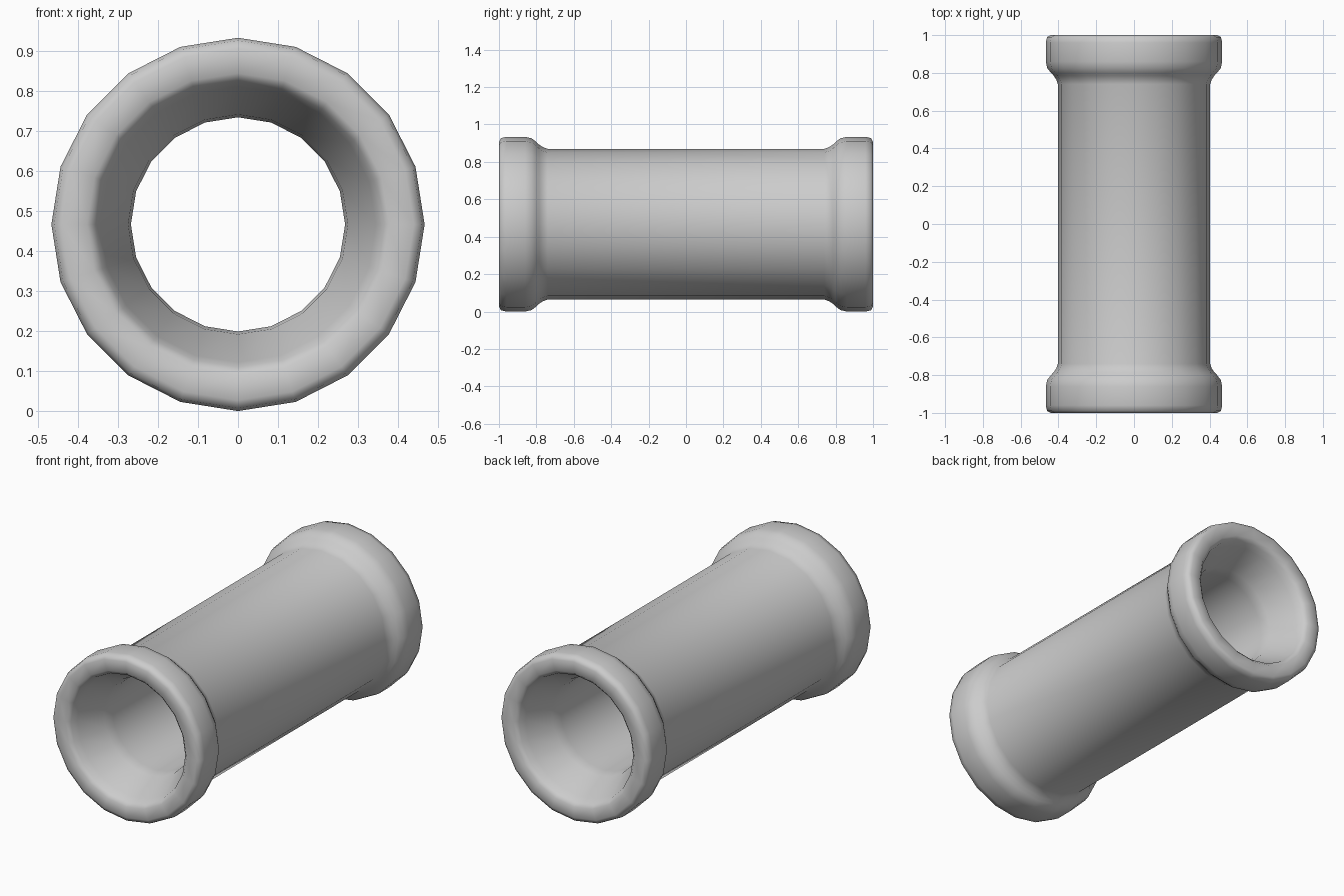
import bpy, bmesh, math

if "Cube" in bpy.data.objects:
    bpy.data.objects.remove(bpy.data.objects["Cube"])

SIDES = 20
CENTRE_Z = 0.467

# Half profile (radius, y): throat -> mouth -> rim -> collar -> neck -> tube
half = [(0.268, -0.74), (0.275, -0.80), (0.345, -0.94), (0.357, -0.98),
        (0.378, -1.0), (0.44, -1.0), (0.46, -0.99), (0.467, -0.96),
        (0.467, -0.86), (0.459, -0.825), (0.44, -0.80), (0.425, -0.785),
        (0.412, -0.765), (0.403, -0.74)]
# Mirror for the other end, giving a closed loop
profile = half + [(r, -y) for r, y in reversed(half)]

# Lathe the closed profile around the y axis
bm = bmesh.new()
rings = []
for i in range(SIDES):
    a = 2 * math.pi * i / SIDES
    rings.append([bm.verts.new((r * math.sin(a), y, CENTRE_Z + r * math.cos(a)))
                  for r, y in profile])
n = len(profile)
for i in range(SIDES):
    a, b = rings[i], rings[(i + 1) % SIDES]
    for j in range(n):
        k = (j + 1) % n
        bm.faces.new((a[j], a[k], b[k], b[j])).smooth = True
bmesh.ops.recalc_face_normals(bm, faces=bm.faces)

mesh = bpy.data.meshes.new("pipe")
bm.to_mesh(mesh)
bm.free()
pipe = bpy.data.objects.new("pipe", mesh)
bpy.context.collection.objects.link(pipe)
